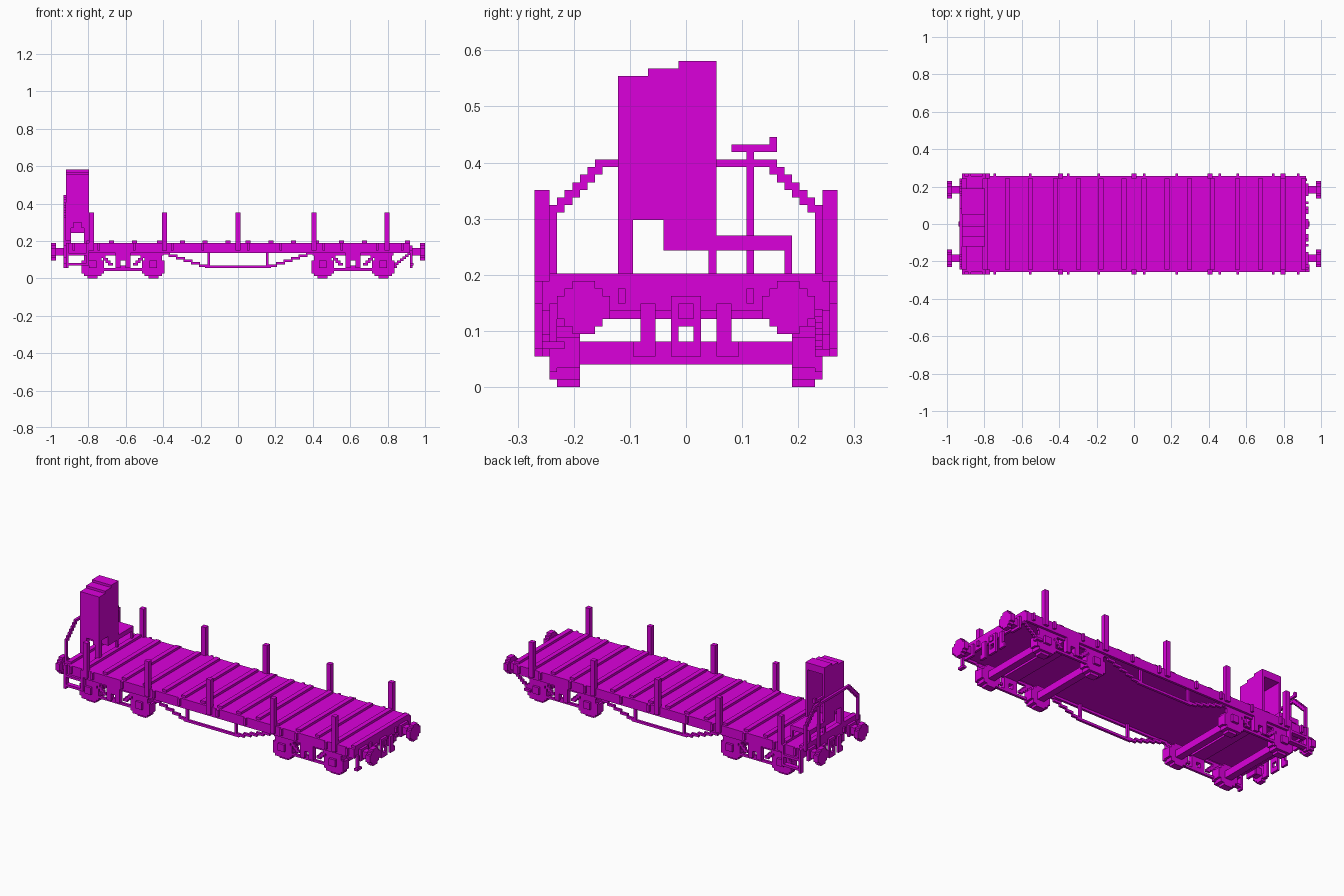
import bpy
import bmesh

old = bpy.data.objects.get("Cube")
if old:
    bpy.data.objects.remove(old, do_unlink=True)

U = 2 / 148  # one block; all sizes below are in blocks

paint = bpy.data.materials.new("magenta paint")
paint.use_nodes = True
COLOUR = (0.71, 0.0, 0.71, 1)
paint.diffuse_color = COLOUR
paint.node_tree.nodes["Principled BSDF"].inputs["Base Color"].default_value = COLOUR


def part(name, boxes):
    """One object made of boxes (x0, x1, y0, y1, z0, z1)."""
    bm = bmesh.new()
    for x0, x1, y0, y1, z0, z1 in boxes:
        for v in bmesh.ops.create_cube(bm, size=1)["verts"]:
            v.co.x = ((x0 + x1) / 2 + v.co.x * (x1 - x0)) * U
            v.co.y = ((y0 + y1) / 2 + v.co.y * (y1 - y0)) * U
            v.co.z = ((z0 + z1) / 2 + v.co.z * (z1 - z0)) * U
    me = bpy.data.meshes.new(name)
    bm.to_mesh(me)
    bm.free()
    me.materials.append(paint)
    ob = bpy.data.objects.new(name, me)
    bpy.context.collection.objects.link(ob)


def mx(boxes):
    return boxes + [(-b[1], -b[0]) + tuple(b[2:]) for b in boxes]


def my(boxes):
    return boxes + [tuple(b[:2]) + (-b[3], -b[2]) + tuple(b[4:]) for b in boxes]


def shift(boxes, dx):
    return [(b[0] + dx, b[1] + dx) + tuple(b[2:]) for b in boxes]


# Deck, frame and the raised strips across the planks
part("deck", [(-67, 67, -18, 18, 11, 14)])
part("side_sills", my([(-68, 68, 18, 19, 10, 14)]))
part("end_beams", mx([(67, 68, -18, 18, 10, 14)]))
part("deck_strips", mx([(x, x + 2, -18, 18, 14, 15)
                        for x in (3, 12, 21, 30, 40, 49, 58)] + [(66, 68, -18, 18, 14, 15)]))

# Side stakes and their brackets
part("stakes", my([(x - 1, x + 1, 18, 20, 11, 26) for x in (-58, -29, 0, 30, 59)]))
part("sill_brackets", my([(x - .5, x + .5, 19, 20, 11, 14)
                          for x in (-65, -55, -41, -26, -14, 4, 17, 34, 41, 55, 65)]))

# Truss rods under the middle
rod = [(-13, 13, 17, 18, 4, 5), (11, 12, 17, 18, 4, 12)]
rod += [(12 + 3 * i, 15.5 + 3 * i, 17, 18, 4.5 + i, 5.5 + i) for i in range(6)]
part("truss_rods", my(mx(rod)))

# Bogies: wheels, axles, bolsters and side frames
wheel = [(-4.5, 4.5, 14, 17, 2.5, 6.5), (-3.5, 3.5, 14, 17, 1, 8), (-2, 2, 14, 17, 0, 9)]
axle_box = [(-4.5, 4.5, 17, 18, 2, 7), (-3.5, 3.5, 17, 18, 1, 9),
            (-1.5, 1.5, 18, 19, 4, 7)]
frame = [(-16, 16, 17, 18, 9, 10),         # top bar
         (-3, -1, 17, 19, 4, 10), (1, 3, 17, 19, 4, 10),   # bolster columns
         (-3, 3, 17, 18, 3, 5), (-3, 3, 17, 19, 7, 10),
         (-10, 10, 17, 18, 3, 4)]          # tie bar
frame += mx([(4 + i, 6 + i, 17, 18, 5 + i, 6 + i) for i in range(4)])
for side, cx in (("right", -45.5), ("left", 45.5)):
    wheels, axles, boxes = [], [], []
    for wx in (cx - 12, cx + 12):
        wheels += shift(wheel, wx)
        boxes += shift(axle_box, wx)
        axles.append((wx - 1.5, wx + 1.5, -14, 14, 3, 6))
    part(side + "_wheels", my(wheels))
    part(side + "_axles", axles)
    part(side + "_axle_boxes", my(boxes))
    part(side + "_bogie_frame", my(shift(frame, cx)))
    part(side + "_bolster", [(cx - 3, cx + 3, -17, 17, 9, 11)])

# Buffers with stepped round heads
buffer = [(68, 72, 12, 15, 9, 12), (68, 69, 11, 16, 8, 13)]
for w, h in ((3.5, 1.5), (2.5, 2.5), (1.5, 3.5)):
    buffer.append((72, 74, 13.5 - w, 13.5 + w, 10.5 - h, 10.5 + h))
part("buffers", mx(my(buffer)))

# Couplers, hoses and grab handles on both ends
part("couplers", mx([(68, 69, -2, 2, 8, 12), (68, 69.5, -1, 1, 9, 11),
                     (68, 69, -2, -1, 4, 9), (68, 69, 1, 2, 4, 9), (68, 69, -2, 2, 4, 6)]))
part("brake_hoses", mx(my([(68, 69, 4, 6, 4, 11), (68, 69, 4, 7, 4, 6)])))
part("end_handles", mx(my([(68, 69, 8, 9, 11, 13)])))

# Corner foot steps on the left end: a straight one in front, a slanted one behind
part("front_corner_step", [(68, 69, -18, -17, 5, 11), (68, 69.5, -19, -16, 5, 6)])
part("back_corner_step", [(60, 63, 17, 19, 4, 5)] +
     [(61 + i, 62.5 + i, 17, 18, 4.5 + .8 * i, 5.5 + .8 * i) for i in range(7)])

# Ladder steps below the cab end
part("cab_steps", my([(-68, -67, 18, 20, 4, 14), (-60, -59, 18, 20, 5, 14),
                      (-68, -59, 18, 20, 5, 6), (-68, -59, 18, 20, 9, 10)]))

# Brakeman's cab: hollow, open towards the platform, with stepped roof
part("cab_walls", [
    (-68, -67, -9, -3, 22, 41), (-60, -59, -9, -3, 22, 41),
    (-68, -67, -3, 4, 18, 41), (-60, -59, -3, 4, 18, 41),
    (-68, -59, -9, -8, 22, 41),
    (-68, -59, -3, -2, 18, 23)])
part("cab_seat", [(-68, -59, -9, -3, 22, 23)])
part("cab_roof", [(-68, -59, -9, 4, 40, 41), (-68, -59, -5, 4, 41, 42), (-68, -59, -1, 4, 42, 43)])
part("cab_legs", [(-68, -66, -9, -7, 14, 22), (-61, -59, -9, -7, 14, 22),
                  (-66, -65, -9, -7, 20, 22), (-62, -61, -9, -7, 20, 22)])

# Platform beside the cab
part("platform", [(-68, -59, -3, 14, 18, 20)])
part("platform_legs", [(x, x + 1, y, y + 1, 14, 18) for x in (-68, -60) for y in (3, 13)])

# Stepped hand rail and brake crank on the cab end
rail = [(-69, -68, 17, 18, 13, 24), (-69, -68, 0, 12, 29, 30)]
rail += [(-69, -68, 11 + i, 13 + i, 28 - i, 29 - i) for i in range(6)]
part("hand_rail", my(rail))
part("brake_crank", [(-69, -68, 8, 9, 11, 31), (-69, -68, 6, 12, 31, 32),
                     (-69, -68, 11, 12, 32, 33)])
